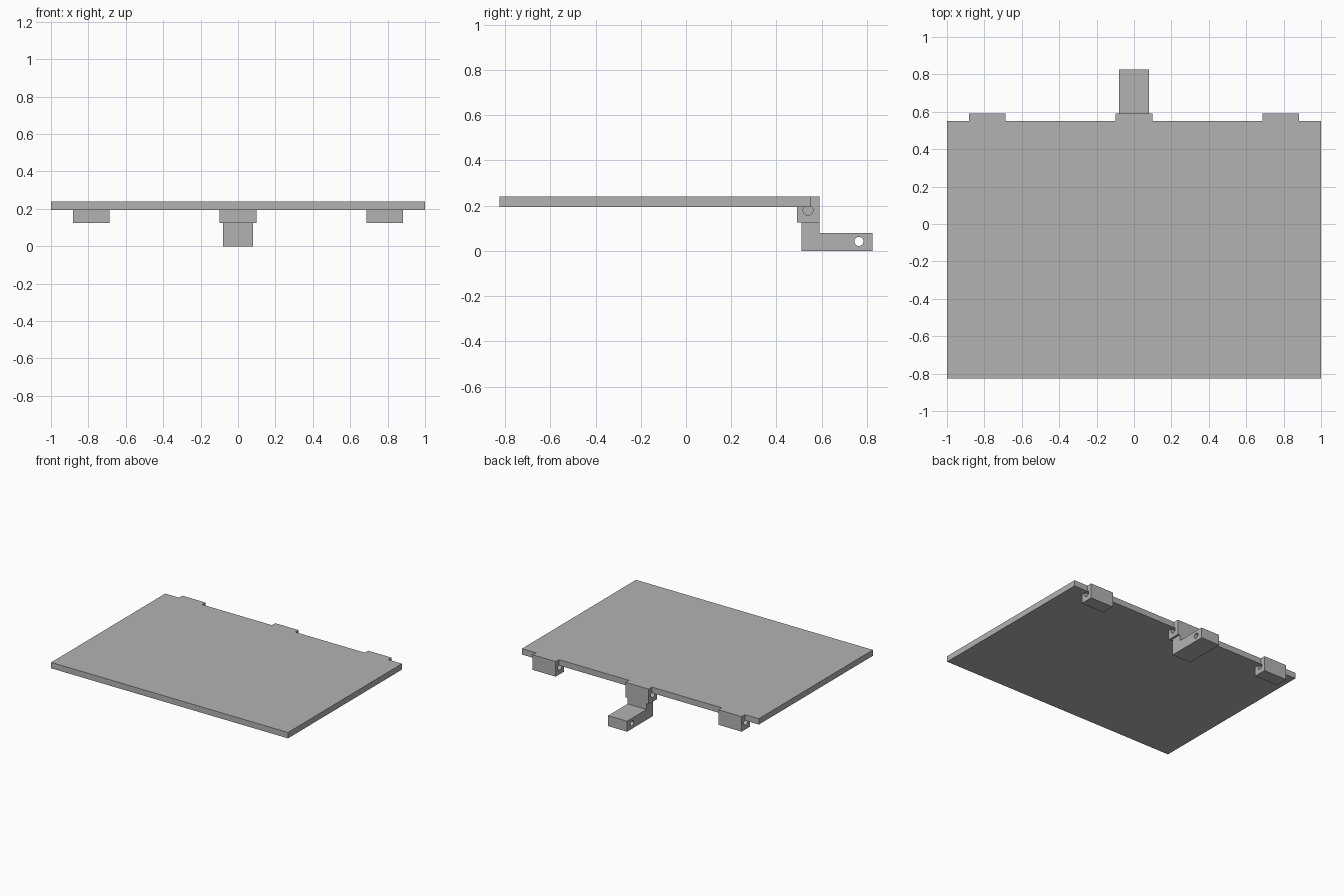
import bpy, bmesh, math

cube = bpy.data.objects.get("Cube")
if cube:
    bpy.data.objects.remove(cube, do_unlink=True)

grey = bpy.data.materials.new("plain grey")
grey.use_nodes = True
GREY = (0.45, 0.45, 0.45, 1)
grey.diffuse_color = GREY
grey.node_tree.nodes["Principled BSDF"].inputs["Base Color"].default_value = GREY


def finish(name, bm):
    bmesh.ops.recalc_face_normals(bm, faces=bm.faces)
    mesh = bpy.data.meshes.new(name)
    bm.to_mesh(mesh)
    bm.free()
    mesh.materials.append(grey)
    obj = bpy.data.objects.new(name, mesh)
    bpy.context.collection.objects.link(obj)
    return obj


def extrude_x(name, profile, x0, x1):
    """Solid from a (y, z) outline swept along x."""
    bm = bmesh.new()
    face = bm.faces.new([bm.verts.new((x0, y, z)) for y, z in profile])
    swept = bmesh.ops.extrude_face_region(bm, geom=[face])["geom"]
    verts = [v for v in swept if isinstance(v, bmesh.types.BMVert)]
    bmesh.ops.translate(bm, vec=(x1 - x0, 0, 0), verts=verts)
    return finish(name, bm)


def drill(obj, x0, x1, y, z, radius):
    """Cut a round hole along x."""
    ring = [(y + radius * math.cos(a), z + radius * math.sin(a))
            for a in (math.tau * i / 32 for i in range(32))]
    cutter = extrude_x(obj.name + "_cutter", ring, x0, x1)
    cutter.hide_render = True
    cutter.hide_set(True)
    mod = obj.modifiers.new("hole", "BOOLEAN")
    mod.operation = "DIFFERENCE"
    mod.solver = "EXACT"
    mod.object = cutter


BACK, UNDER, TOP = 0.55, 0.195, 0.24

# Flat panel
extrude_x("panel", [(-0.825, UNDER), (BACK, UNDER), (BACK, TOP), (-0.825, TOP)], -1, 1)

# Hinge knuckles hooked round the back edge, with a blind pin hole in each end
knuckle = [(0.49, 0.125), (0.59, 0.125), (0.59, TOP), (BACK, TOP), (BACK, UNDER), (0.49, UNDER)]
for side, x in (("right", -0.785), ("middle", 0), ("left", 0.785)):
    half = 0.098
    block = extrude_x(side + "_hinge_knuckle", knuckle, x - half, x + half)
    for s in (-1, 1):
        ends = sorted((x + s * 0.03, x + s * 0.12))
        drill(block, *ends, 0.54, 0.18, 0.022)

# Bent lever arm under the middle knuckle, with a through hole in its foot
arm = extrude_x("lever_arm", [(0.51, 0), (0.825, 0), (0.825, 0.08), (0.59, 0.08),
                              (0.59, 0.125), (0.51, 0.125)], -0.08, 0.08)
drill(arm, -0.1, 0.1, 0.765, 0.042, 0.02)
